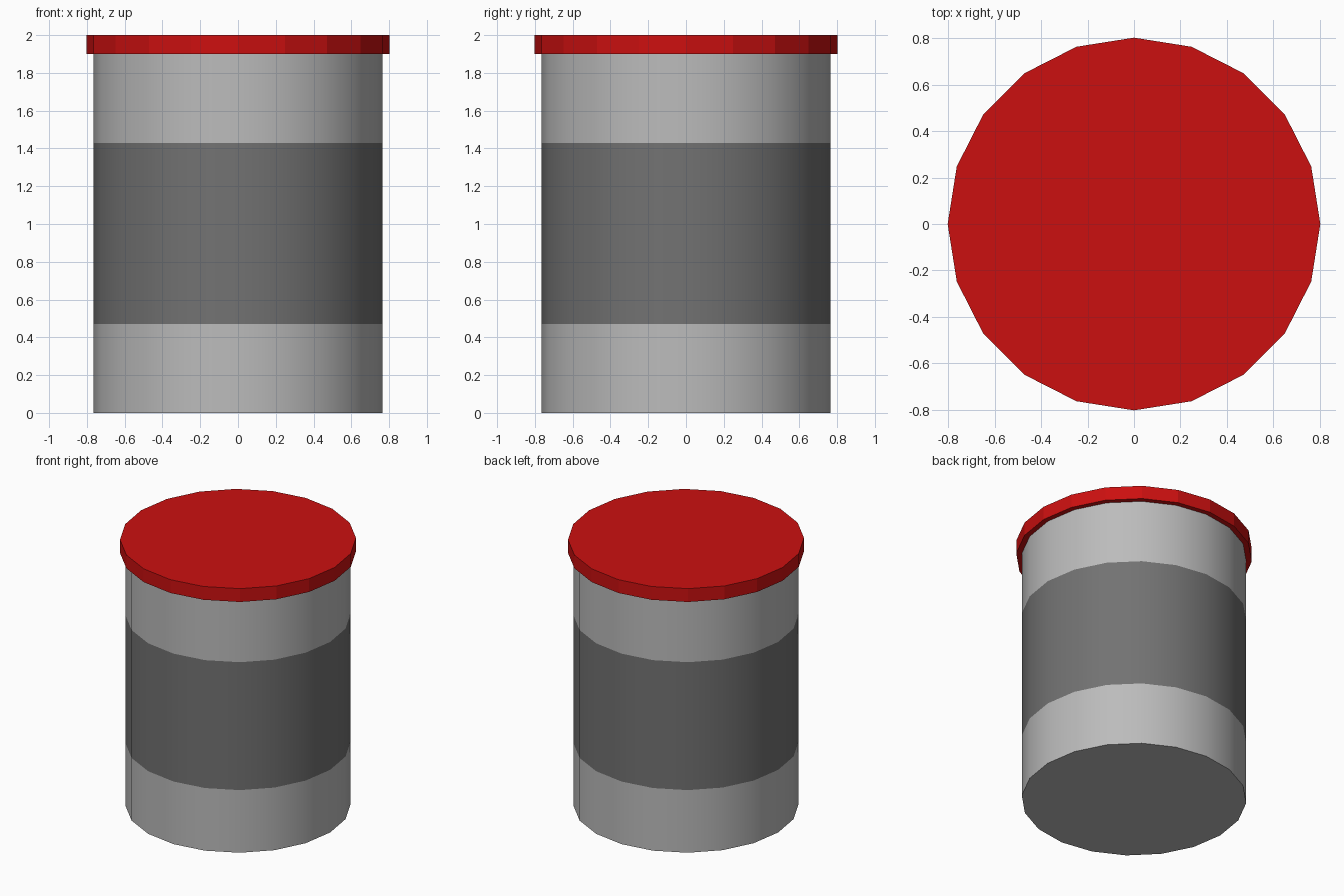
import bpy, bmesh
from math import cos, sin, tau, radians

if "Cube" in bpy.data.objects:
    bpy.data.objects.remove(bpy.data.objects["Cube"])

SIDES = 20


def material(name, rgb):
    mat = bpy.data.materials.new(name)
    mat.diffuse_color = (*rgb, 1)
    mat.use_nodes = True
    mat.node_tree.nodes["Principled BSDF"].inputs["Base Color"].default_value = mat.diffuse_color
    return mat


def drum(name, radius, levels, mats):
    """Closed prism with a ring at each level; one material per band."""
    bm = bmesh.new()
    rings = [[bm.verts.new((radius * cos(tau * i / SIDES), radius * sin(tau * i / SIDES), z))
              for i in range(SIDES)] for z in levels]
    for band, (lo, hi) in enumerate(zip(rings, rings[1:])):
        for i in range(SIDES):
            j = (i + 1) % SIDES
            bm.faces.new((lo[i], lo[j], hi[j], hi[i])).material_index = mats[band][0]
    bm.faces.new(rings[0][::-1])
    bm.faces.new(rings[-1])
    mesh = bpy.data.meshes.new(name)
    bm.to_mesh(mesh)
    bm.free()
    for mat in dict(mats).values():
        mesh.materials.append(mat)
    obj = bpy.data.objects.new(name, mesh)
    bpy.context.collection.objects.link(obj)
    return obj


metal = material("light_grey", (0.5, 0.5, 0.5))
dark = material("dark_grey", (0.17, 0.17, 0.17))
red = material("red", (0.6, 0.005, 0.005))

# Can body with a darker label band around the middle
body = drum("can_body", 0.765, (0, 0.47, 1.43, 1.9), [(0, metal), (1, dark), (0, metal)])
bpy.context.view_layer.objects.active = body
body.select_set(True)
bpy.ops.object.shade_smooth_by_angle(angle=radians(30))

# Flat-sided overhanging lid
drum("lid", 0.803, (1.9, 2.0), [(0, red)])
